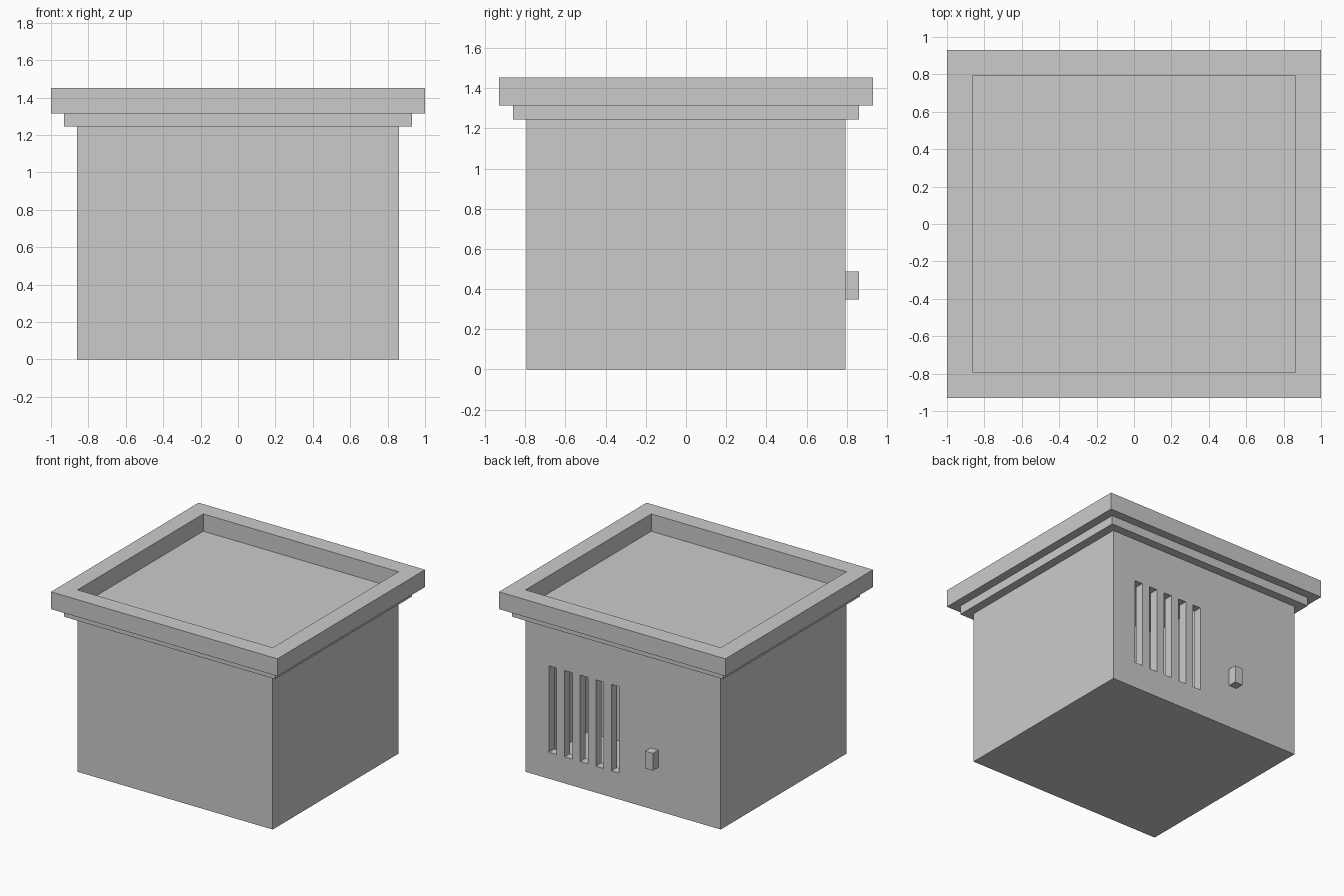
import bpy, bmesh

if "Cube" in bpy.data.objects:
    bpy.data.objects.remove(bpy.data.objects["Cube"])

U = 2 / 29      # module the model is laid out on
LIFT = 0.004    # small extra height under the first module


def finish(name, bm):
    bmesh.ops.recalc_face_normals(bm, faces=bm.faces)
    me = bpy.data.meshes.new(name)
    bm.to_mesh(me)
    bm.free()
    ob = bpy.data.objects.new(name, me)
    bpy.context.collection.objects.link(ob)
    return ob


def add_box(bm, x, y, z):
    """Box from (min, max) ranges in modules."""
    verts = bmesh.ops.create_cube(bm, size=1)["verts"]
    for v in verts:
        v.co = [(a + b) / 2 * U + c * (b - a) * U for (a, b), c in zip((x, y, z), v.co)]
        v.co.z += LIFT


def cut(target, cutter):
    mod = target.modifiers.new(cutter.name, 'BOOLEAN')
    mod.operation, mod.solver, mod.object = 'DIFFERENCE', 'EXACT', cutter
    cutter.hide_render = True
    cutter.hide_set(True)


# Body, stepped cornice and recessed top: one stack of rectangular loops (half width, height)
profile = [(12.5, 0), (12.5, 18), (13.5, 18), (13.5, 19),
           (14.5, 19), (14.5, 21), (12.5, 21), (12.5, 19)]
bm = bmesh.new()
loops = []
for w, h in profile:
    z = h * U + (LIFT if h else 0)
    loops.append([bm.verts.new((sx * w * U, sy * (w - 1) * U, z))
                  for sx, sy in ((-1, -1), (1, -1), (1, 1), (-1, 1))])
for a, b in zip(loops, loops[1:]):
    for i in range(4):
        j = (i + 1) % 4
        bm.faces.new((a[i], a[j], b[j], b[i]))
bm.faces.new(loops[0][::-1])
bm.faces.new(loops[-1])
cabinet = finish("cabinet", bm)

# Hollow chamber behind the vent
bm = bmesh.new()
add_box(bm, (-1.5, 11.5), (1.5, 10.5), (1, 15))
cut(cabinet, finish("chamber_cutter", bm))

# Five vent slots through the back wall
bm = bmesh.new()
for i in range(5):
    x = 0.5 + 2 * i
    add_box(bm, (x, x + 1), (10, 12), (3, 13))
cut(cabinet, finish("vent_slot_cutter", bm))

# Small knob on the back
bm = bmesh.new()
add_box(bm, (-4.5, -3.5), (11.5, 12.5), (5, 7))
finish("back_knob", bm)
